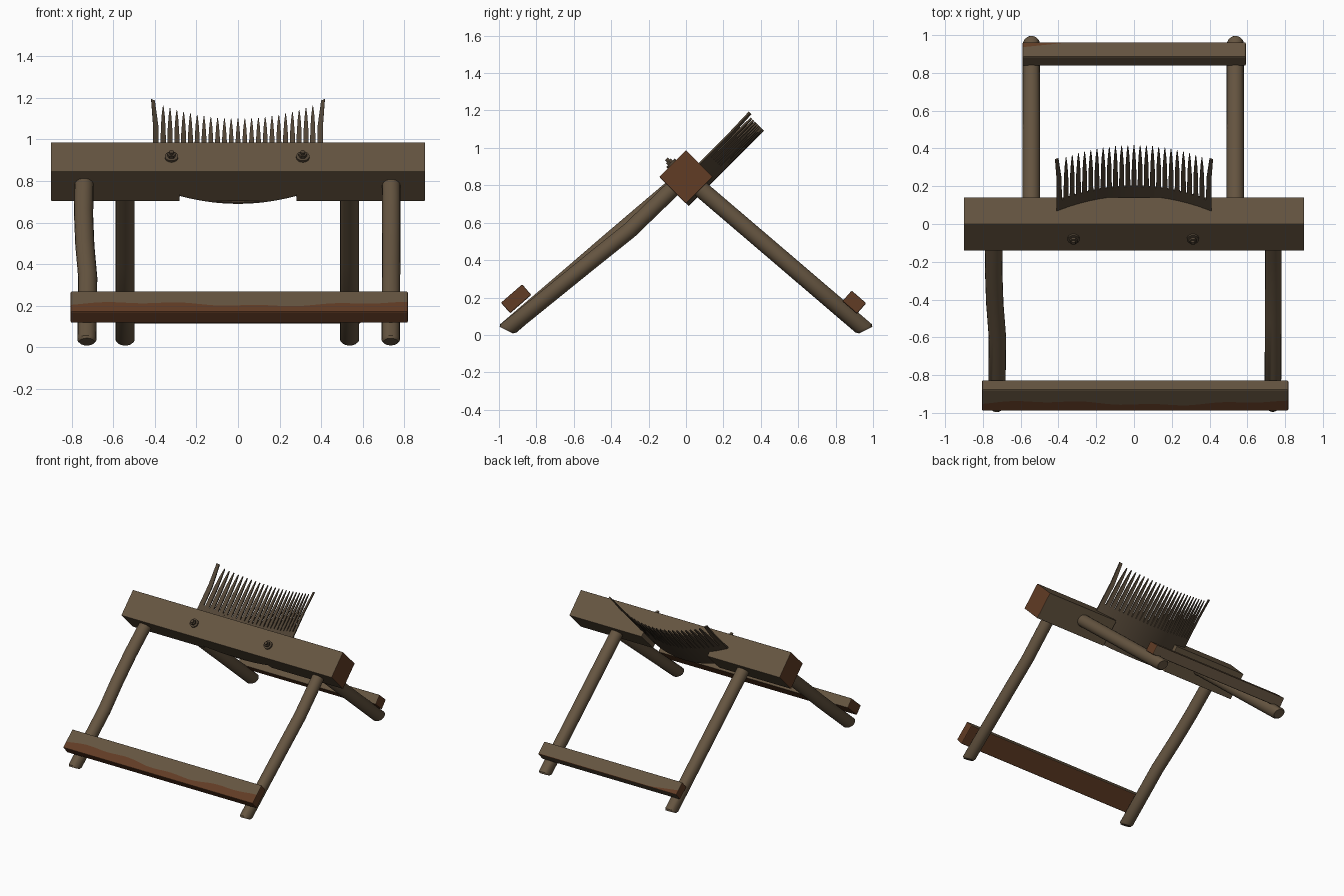
import bpy, bmesh, math
from mathutils import Vector

if "Cube" in bpy.data.objects:
    bpy.data.objects.remove(bpy.data.objects["Cube"])


def material(name, rgb):
    m = bpy.data.materials.new(name)
    m.use_nodes = True
    m.diffuse_color = (*rgb, 1)
    bsdf = m.node_tree.nodes["Principled BSDF"]
    bsdf.inputs["Base Color"].default_value = (*rgb, 1)
    bsdf.inputs["Roughness"].default_value = 0.8
    return m


MATS = [material("weathered wood", (0.13, 0.09, 0.052)),
        material("red brown wood", (0.12, 0.045, 0.018)),
        material("dark iron", (0.085, 0.06, 0.037))]
WOOD, RED, IRON = range(3)
AXIS_Z = 0.845            # height of the beam axis
S = math.sqrt(0.5)


def loft(bm, rings, side, cap):
    """Skin closed rings; side is one material per ring edge."""
    loops = [[bm.verts.new(p) for p in ring] for ring in rings]
    n = len(loops[0])
    for a, b in zip(loops, loops[1:]):
        for i in range(n):
            j = (i + 1) % n
            bm.faces.new((a[i], a[j], b[j], b[i])).material_index = side[i]
    for end in (loops[0], loops[-1]):
        bm.faces.new(end).material_index = cap


def finish(bm, name, smooth=False, bevel=0):
    bmesh.ops.recalc_face_normals(bm, faces=bm.faces)
    me = bpy.data.meshes.new(name)
    bm.to_mesh(me)
    bm.free()
    for m in MATS:
        me.materials.append(m)
    ob = bpy.data.objects.new(name, me)
    bpy.context.collection.objects.link(ob)
    if bevel:
        mod = ob.modifiers.new("worn edges", 'BEVEL')
        mod.width, mod.segments = bevel, 2
        mod.limit_method, mod.angle_limit = 'ANGLE', math.radians(40)
    if smooth:
        bpy.ops.object.select_all(action='DESELECT')
        ob.select_set(True)
        bpy.context.view_layer.objects.active = ob
        bpy.ops.object.shade_smooth_by_angle(angle=math.radians(40))
    return ob


def tilted(x, w, m):
    """Beam frame: m runs up the comb, w runs down and back."""
    return Vector((x, (w + m) * S, AXIS_Z + (m - w) * S))


def bow(x):
    return 0.115 * (1 - (x / 0.41) ** 2)


# Beam: square on its corner, hollowed behind the bowed comb
H, NOTCH = 0.101, 0.28


def beam_ring(x, depth):
    return [tilted(x, w, m) for w, m in ((-H, -H), (depth, -H), (depth, H), (-H, H))]


rings = [beam_ring(-0.9, H), beam_ring(-NOTCH - 0.001, H)]
for i in range(17):
    x = NOTCH * (i / 8 - 1)
    rings.append(beam_ring(x, min(H, bow(x))))
rings += [beam_ring(NOTCH + 0.001, H), beam_ring(0.9, H)]
bm = bmesh.new()
loft(bm, rings, [WOOD] * 4, RED)
finish(bm, "beam", bevel=0.005)

# Comb: bowed plate through the beam
T, ROOT = 0.005, 0.17


def comb_ring(x, half, m):
    return [tilted(a, bow(a) + t, m) for a, t in
            ((x - half, -T), (x + half, -T), (x + half, T), (x - half, T))]


bm = bmesh.new()
rings = []
for i in range(33):
    x = 0.41 * (i / 16 - 1)
    w = bow(x)
    rings.append([tilted(x, w + t, m) for t, m in
                  ((-T, -0.099), (T, -0.099), (T, ROOT), (-T, ROOT))])
loft(bm, rings, [IRON] * 4, IRON)
finish(bm, "comb_plate", smooth=True)

# Comb teeth, with a broad flared guard at each end
bm = bmesh.new()
for i in range(23):
    x = (i - 11) * 0.0327
    profile = ((0.0135, ROOT - 0.01), (0.0115, 0.32), (0.007, 0.41), (0.0015, 0.47))
    loft(bm, [comb_ring(x, h, m) for h, m in profile], [IRON] * 4, IRON)
for s in (-1, 1):
    profile = ((0.396, 0.014, ROOT - 0.01), (0.396, 0.013, 0.32), (0.409, 0.009, 0.485))
    loft(bm, [comb_ring(s * x, h, m) for x, h, m in profile], [IRON] * 4, IRON)
finish(bm, "comb_teeth")

# Bolts on the front upper face of the beam
for name, x in (("right_bolt", -0.32), ("left_bolt", 0.312)):
    bm = bmesh.new()
    for radius, sides, w0, w1 in ((0.032, 20, 0.09, 0.112), (0.02, 6, 0.11, 0.128),
                                  (0.011, 12, 0.12, 0.142)):
        ring = [(radius * math.cos(k * math.tau / sides),
                 radius * math.sin(k * math.tau / sides)) for k in range(sides)]
        loft(bm, [[tilted(x + a, -w, -0.006 + b) for a, b in ring] for w in (w0, w1)],
             [IRON] * sides, IRON)
    finish(bm, name, smooth=True)


# Legs: round poles along (x, outward, z) paths, cut obliquely at the foot
def leg(name, path, side, radius=0.046, sides=18):
    pts = [Vector(p) for p in path]
    d = (pts[-1] - pts[0]).normalized()
    d.x = 0
    normal = Vector((0, -d.z, d.y))
    foot = pts[-1]

    def ring(p, r):
        return [p + r * (math.cos(k * math.tau / sides) * Vector((1, 0, 0))
                         + math.sin(k * math.tau / sides) * normal) for k in range(sides)]

    def cut(q, centre):
        t = (centre.z + 0.5 * (q.y - centre.y) - q.z) / (d.z - 0.5 * d.y)
        return q + t * d

    rings = [ring(p, radius) for p in pts[:-1]]
    rings.append([cut(q, foot) for q in ring(foot, radius)])
    tip = foot + d * 0.014
    rings.append([cut(q, tip) for q in ring(tip, radius * 0.8)])
    for r in rings:
        for q in r:
            q.y *= side
    bm = bmesh.new()
    loft(bm, rings, [WOOD] * sides, WOOD)
    finish(bm, name, smooth=True)


leg("front_right_leg", [(-0.74, 0.02, 0.83), (-0.743, 0.25, 0.635), (-0.737, 0.42, 0.49),
                        (-0.723, 0.6, 0.335), (-0.727, 0.95, 0.035)], -1)
leg("front_left_leg", [(0.737, 0.02, 0.83), (0.738, 0.15, 0.705), (0.738, 0.3, 0.56),
                       (0.737, 0.5, 0.4), (0.735, 0.95, 0.035)], -1, 0.044)
for name, x in (("back_right_leg", -0.543), ("back_left_leg", 0.537)):
    leg(name, [(x, 0.02, 0.83), (x, 0.5, 0.42), (x, 0.95, 0.035)], 1)


# Stretchers lying on the legs, stained along a wavering line
def stretcher(name, x0, x1, centre, length, thick, side, stain, mats):
    a = math.radians(41)
    bm = bmesh.new()
    rings = []
    for i in range(41):
        x = x0 + (x1 - x0) * i / 40
        split = length * (0.5 - stain(x))
        ring = []
        for u, v in ((-length / 2, thick / 2), (split, thick / 2), (length / 2, thick / 2),
                     (length / 2, -thick / 2), (-length / 2, -thick / 2)):
            y = centre[0] + u * math.cos(a) + v * math.sin(a)
            z = centre[1] - u * math.sin(a) + v * math.cos(a)
            ring.append(Vector((x, side * y, z)))
        rings.append(ring)
    loft(bm, rings, mats, RED)
    finish(bm, name, bevel=0.006)


stretcher("front_stretcher", -0.805, 0.817, (0.908, 0.193), 0.15, 0.075, -1,
          lambda x: 0.36 + 0.08 * math.sin(5 * x + 4) + 0.04 * math.sin(17 * x),
          [WOOD, RED, RED, RED, WOOD])
stretcher("back_stretcher", -0.59, 0.592, (0.9, 0.175), 0.103, 0.075, 1,
          lambda x: max(0.06, 0.35 - 1.3 * (x + 0.59)),
          [WOOD, RED, WOOD, RED, WOOD])
